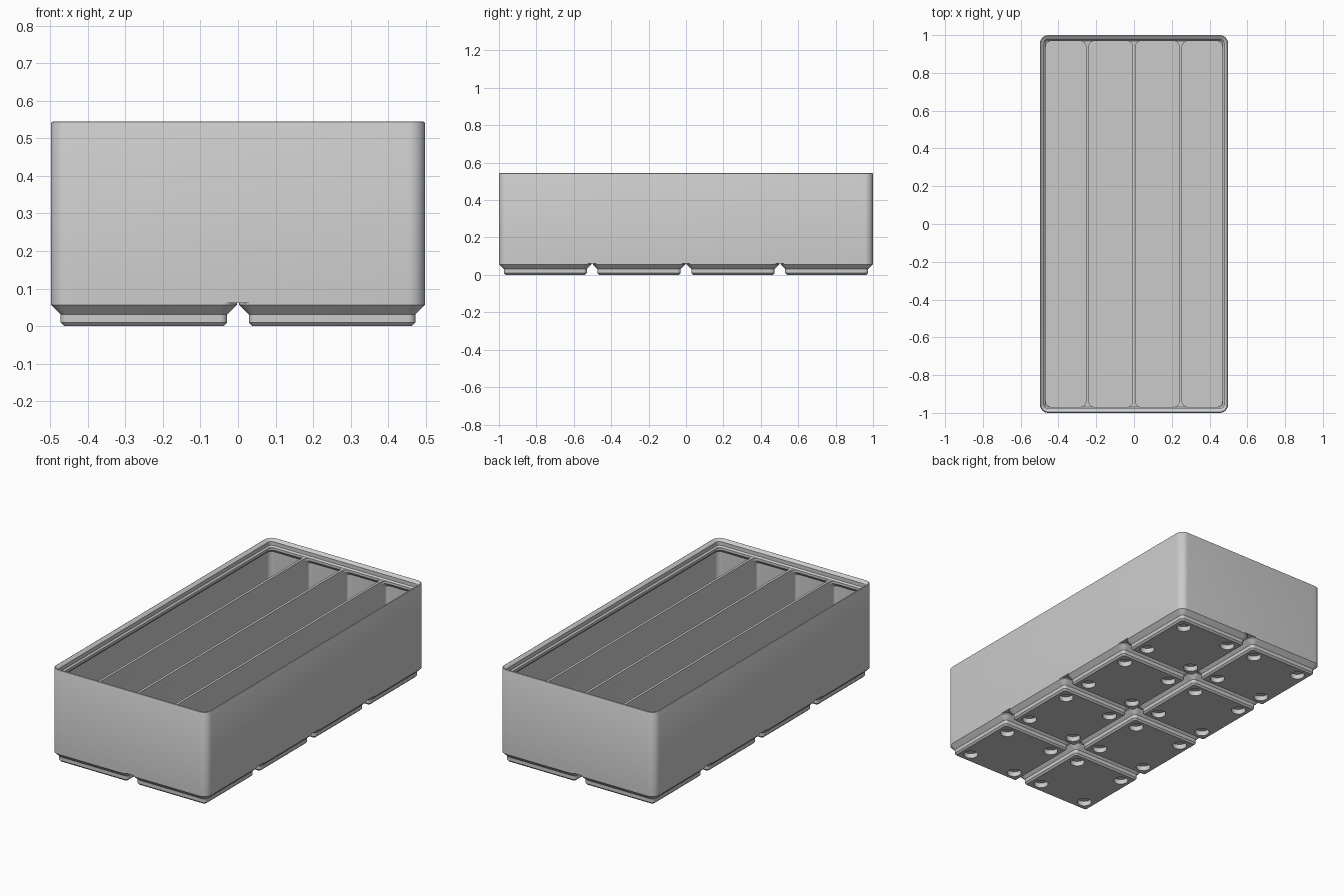
import bpy, bmesh, math

U = 2 / 167.5                 # one millimetre in scene units
CELL, COLS, ROWS = 42, 2, 4
HALF_X, HALF_Y = 41.75, 83.75
WALL, LIP, RADIUS = 0.95, 2.6, 3.75
FOOT_TOP, FLOOR, RIM = 5.2, 7, 42

cube = bpy.data.objects.get("Cube")
if cube:
    bpy.data.objects.remove(cube, do_unlink=True)

grey = bpy.data.materials.new("plain grey")
grey.use_nodes = True
grey.diffuse_color = (0.6, 0.6, 0.6, 1)
grey.node_tree.nodes["Principled BSDF"].inputs["Base Color"].default_value = (0.6, 0.6, 0.6, 1)


def rounded_loop(bm, x0, x1, y0, y1, r, z, steps=8):
    """Ring of vertices around a rounded rectangle, in millimetres."""
    corners = ((x1 - r, y1 - r), (x0 + r, y1 - r), (x0 + r, y0 + r), (x1 - r, y0 + r))
    ring = []
    for q, (cx, cy) in enumerate(corners):
        for i in range(steps + 1):
            a = math.pi / 2 * (q + i / steps)
            ring.append(bm.verts.new(((cx + r * math.cos(a)) * U,
                                      (cy + r * math.sin(a)) * U, z * U)))
    return ring


def loft(bm, rings):
    """Join rings into a closed solid."""
    for a, b in zip(rings, rings[1:]):
        n = len(a)
        for i in range(n):
            j = (i + 1) % n
            bm.faces.new((a[i], a[j], b[j], b[i]))
    bm.faces.new(rings[0][::-1])
    bm.faces.new(rings[-1])


def inset_solid(bm, cx, cy, hx, hy, profile):
    """Solid from (inset, height) pairs measured from a rounded outline."""
    loft(bm, [rounded_loop(bm, cx - hx + d, cx + hx - d, cy - hy + d, cy + hy - d,
                           RADIUS - d, z) for d, z in profile])


def finish(bm, name):
    bmesh.ops.recalc_face_normals(bm, faces=bm.faces)
    mesh = bpy.data.meshes.new(name)
    bm.to_mesh(mesh)
    bm.free()
    mesh.materials.append(grey)
    obj = bpy.data.objects.new(name, mesh)
    bpy.context.collection.objects.link(obj)
    return obj


def cut_and_shade(obj, cutter):
    cutter.hide_render = True
    mod = obj.modifiers.new("cut", 'BOOLEAN')
    mod.operation, mod.solver, mod.object = 'DIFFERENCE', 'EXACT', cutter
    bpy.ops.object.select_all(action='DESELECT')
    bpy.context.view_layer.objects.active = obj
    obj.select_set(True)
    bpy.ops.object.modifier_apply(modifier=mod.name)
    bpy.data.objects.remove(cutter, do_unlink=True)
    bpy.ops.object.shade_smooth_by_angle(angle=math.radians(30))


# Feet with stepped sides, and round sockets underneath
feet_bm, socket_bm = bmesh.new(), bmesh.new()
foot_profile = ((2.95, 0), (2.15, 0.8), (2.15, 2.6), (0, 4.75), (0, FOOT_TOP))
for col in range(COLS):
    for row in range(ROWS):
        cx = (col - (COLS - 1) / 2) * CELL
        cy = (row - (ROWS - 1) / 2) * CELL
        inset_solid(feet_bm, cx, cy, 20.75, 20.75, foot_profile)
        for sx in (-13, 13):
            for sy in (-13, 13):
                rings = []
                for z in (-1, 2.4):
                    made = bmesh.ops.create_circle(socket_bm, segments=32, radius=3.25 * U)["verts"]
                    for v in made:
                        v.co.x += (cx + sx) * U
                        v.co.y += (cy + sy) * U
                        v.co.z = z * U
                    rings.append(made)
                loft(socket_bm, rings)
cut_and_shade(finish(feet_bm, "feet"), finish(socket_bm, "socket_cutter"))

# Bin body with the stepped stacking lip
body_bm = bmesh.new()
inset_solid(body_bm, 0, 0, HALF_X, HALF_Y, (
    (0, FOOT_TOP), (0, 45.2), (0.15, 45.5), (0.45, 45.65), (0.8, 45.55),
    (1.9, 44.5), (1.9, 42.7), (LIP, RIM)))

# Four long compartments that widen to the thin outer wall under the lip
comp_bm = bmesh.new()
count, divider = 4, 1.2
width = (2 * (HALF_X - WALL) - (count - 1) * divider) / count
for i in range(count):
    x0 = -HALF_X + WALL + i * (width + divider)
    x1 = x0 + width
    rings = []
    for d, z in ((WALL, FLOOR), (WALL, 39.15), (LIP + 0.02, 40.8), (LIP + 0.02, RIM + 0.3)):
        limit = HALF_X - d
        rings.append(rounded_loop(comp_bm, max(x0, -limit), min(x1, limit),
                                  -HALF_Y + d, HALF_Y - d, 2.6, z))
    loft(comp_bm, rings)
cut_and_shade(finish(body_bm, "bin_body"), finish(comp_bm, "compartment_cutter"))
